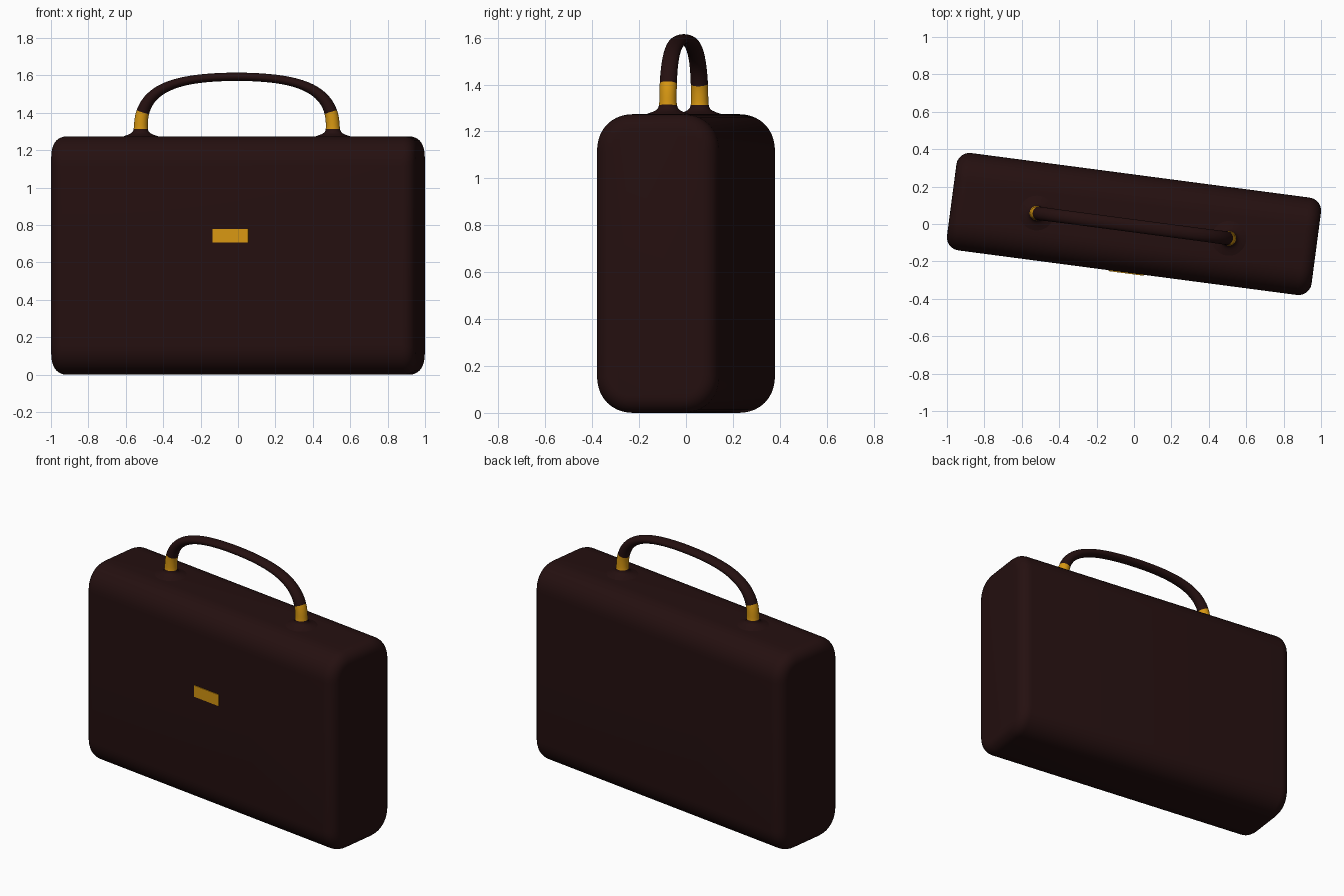
import bpy, bmesh, math
from mathutils import Vector, Matrix

cube = bpy.data.objects.get("Cube")
if cube:
    bpy.data.objects.remove(cube, do_unlink=True)

TURN = Matrix.Rotation(math.radians(-7.5), 4, 'Z')   # the bag stands slightly turned
LENGTH, DEPTH, HEIGHT = 1.966, 0.525, 1.274


def material(name, rgb):
    m = bpy.data.materials.new(name)
    m.use_nodes = True
    m.diffuse_color = (*rgb, 1)
    bsdf = m.node_tree.nodes["Principled BSDF"]
    bsdf.inputs["Base Color"].default_value = (*rgb, 1)
    bsdf.inputs["Roughness"].default_value = 0.6
    return m


leather = material("dark_leather", (0.018, 0.005, 0.005))
gold = material("gold", (0.68, 0.31, 0.006))


def finish(bm, name, mats, smooth=True):
    bmesh.ops.recalc_face_normals(bm, faces=bm.faces)
    mesh = bpy.data.meshes.new(name)
    bm.to_mesh(mesh)
    bm.free()
    for m in mats:
        mesh.materials.append(m)
    for p in mesh.polygons:
        p.use_smooth = smooth
    obj = bpy.data.objects.new(name, mesh)
    obj.matrix_world = TURN
    bpy.context.collection.objects.link(obj)
    return obj


def box(size, centre):
    bm = bmesh.new()
    bmesh.ops.create_cube(bm, size=1)
    bmesh.ops.scale(bm, vec=size, verts=bm.verts)
    bmesh.ops.translate(bm, vec=centre, verts=bm.verts)
    return bm


# Body: large rounding along the long edges, tighter rounding around the ends
bm = box((LENGTH, DEPTH, HEIGHT), (0, 0, HEIGHT / 2))
long_edges = [e for e in bm.edges if abs(e.verts[0].co.x - e.verts[1].co.x) > 1]
bmesh.ops.bevel(bm, geom=long_edges, offset=0.16, segments=10, profile=0.53, affect='EDGES')
rims = [e for e in bm.edges if abs(e.verts[0].co.x - e.verts[1].co.x) < 0.001]
bmesh.ops.bevel(bm, geom=rims, offset=0.07, segments=6, profile=0.5, affect='EDGES')
finish(bm, "bag_body", [leather])

# Clasp plate on the front
clasp = box((0.192, 0.008, 0.073), (-0.006, -DEPTH / 2 - 0.001, 0.742))
finish(clasp, "clasp", [gold], smooth=False)

# Handle: half path of (x, z, thickness radius, depth radius), mirrored over the middle
half = [
    (0.518, 1.262, 0.13, 0.13), (0.518, 1.278, 0.085, 0.085),
    (0.518, 1.290, 0.048, 0.048), (0.518, 1.310, 0.038, 0.038),
    (0.517, 1.350, 0.038, 0.038), (0.511, 1.400, 0.037, 0.038),
    (0.480, 1.470, 0.033, 0.037), (0.405, 1.533, 0.028, 0.036),
    (0.285, 1.573, 0.024, 0.036), (0.140, 1.590, 0.023, 0.036),
]
path = half + [(0, 1.594, 0.023, 0.036)] + [(-x, z, a, b) for x, z, a, b in reversed(half)]
SIDES = 14
bm = bmesh.new()
rings = []
for i, (x, z, thick, wide) in enumerate(path):
    p, q = path[max(i - 1, 0)], path[min(i + 1, len(path) - 1)]
    tangent = Vector((q[0] - p[0], 0, q[1] - p[1])).normalized()
    across = tangent.cross(Vector((0, 1, 0)))
    ring = []
    for k in range(SIDES):
        t = math.tau * k / SIDES
        co = Vector((x - 0.005, -0.01, z)) + across * thick * math.cos(t)
        co.y += wide * math.sin(t)
        ring.append(bm.verts.new(co))
    rings.append(ring)

last = len(rings) - 2
for i, (r, s) in enumerate(zip(rings, rings[1:])):
    for k in range(SIDES):
        n = (k + 1) % SIDES
        face = bm.faces.new((r[k], r[n], s[n], s[k]))
        # Gold bands just above each foot
        face.material_index = int(min(i, last - i) in (3, 4))
handle = finish(bm, "handle", [leather, gold])
sub = handle.modifiers.new("Smooth", 'SUBSURF')
sub.levels = sub.render_levels = 2
